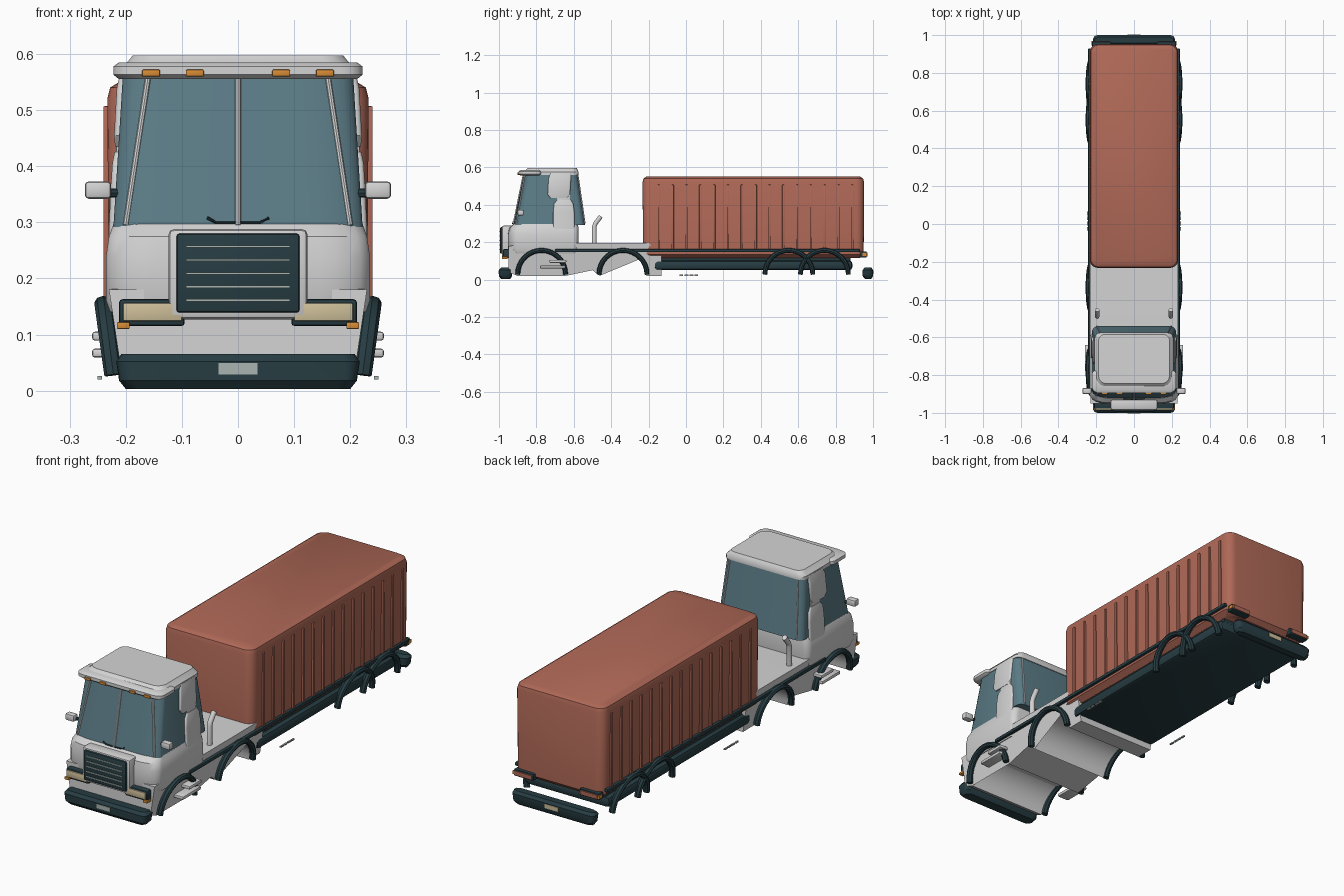
import bpy, bmesh, math
from mathutils import Vector

cube = bpy.data.objects.get("Cube")
if cube:
    bpy.data.objects.remove(cube, do_unlink=True)
parts = []


def material(name, rgb):
    m = bpy.data.materials.new(name)
    m.use_nodes = True
    m.diffuse_color = (*rgb, 1)
    m.node_tree.nodes["Principled BSDF"].inputs["Base Color"].default_value = (*rgb, 1)
    return m


white = material("cab_white", (0.66, 0.66, 0.66))
red = material("container_red", (0.43, 0.14, 0.095))
dark = material("dark_trim", (0.02, 0.046, 0.055))
glass = material("window_glass", (0.105, 0.2, 0.24))
tan = material("lamp_cream", (0.62, 0.52, 0.32))
orange = material("marker_orange", (0.68, 0.26, 0.035))
grey = material("plate_grey", (0.4, 0.46, 0.44))


def finish(name, bm, mat):
    bmesh.ops.recalc_face_normals(bm, faces=bm.faces)
    mesh = bpy.data.meshes.new(name)
    bm.to_mesh(mesh)
    bm.free()
    mesh.materials.append(mat)
    ob = bpy.data.objects.new(name, mesh)
    bpy.context.collection.objects.link(ob)
    parts.append(ob)
    return ob


def box(name, x, y, z, mat, bevel=0.0):
    """Box between (min, max) pairs with optional rounded edges."""
    bm = bmesh.new()
    bmesh.ops.create_cube(bm, size=1)
    for v in bm.verts:
        v.co = [sum(r) / 2 + c * (r[1] - r[0]) for c, r in zip(v.co, (x, y, z))]
    if bevel:
        bmesh.ops.bevel(bm, geom=bm.edges[:], offset=bevel, segments=2,
                        profile=0.5, affect='EDGES')
    return finish(name, bm, mat)


def side_box(name, s, x, y, z, mat, bevel=0.0):
    return box(name, sorted((s * x[0], s * x[1])), y, z, mat, bevel)


def loft(name, rings, mat, front=(0.03, 0.03), back=(0.03, 0.03), steps=5):
    """Stack of rounded rectangles: (z, half width, front y, back y)."""
    bm = bmesh.new()
    loops = []
    for z, hx, y0, y1 in rings:
        loop = []
        for q in range(4):
            rx, ry = back if q < 2 else front
            cx = (hx - rx) * (1 if q in (0, 3) else -1)
            cy = y1 - ry if q < 2 else y0 + ry
            for i in range(steps + 1):
                a = (q + i / steps) * math.pi / 2
                loop.append(bm.verts.new((cx + rx * math.cos(a), cy + ry * math.sin(a), z)))
        loops.append(loop)
    for a, b in zip(loops, loops[1:]):
        for i in range(len(a)):
            j = (i + 1) % len(a)
            bm.faces.new((a[i], a[j], b[j], b[i]))
    bm.faces.new(loops[0])
    bm.faces.new(loops[-1])
    return finish(name, bm, mat)


def tube(name, points, radius, mat, sides=8, flat=1.0):
    """Round bar swept along points; flat widens it along x."""
    bm = bmesh.new()
    pts = [Vector(p) for p in points]
    loops = []
    for i, p in enumerate(pts):
        t = (pts[min(i + 1, len(pts) - 1)] - pts[max(i - 1, 0)]).normalized()
        u = Vector((1, 0, 0)) if abs(t.x) < 0.9 else Vector((0, 1, 0))
        n = t.cross(u).normalized()
        u = n.cross(t)
        loops.append([bm.verts.new(p + radius * (flat * math.cos(a) * u + math.sin(a) * n))
                      for a in (2 * math.pi * k / sides for k in range(sides))])
    for a, b in zip(loops, loops[1:]):
        for i in range(sides):
            bm.faces.new((a[i], a[(i + 1) % sides], b[(i + 1) % sides], b[i]))
    bm.faces.new(loops[0])
    bm.faces.new(loops[-1])
    return finish(name, bm, mat)


def arch(cy, r, steps=16):
    return [(cy + r * math.cos(math.pi * i / steps), 0.02 + r * math.sin(math.pi * i / steps))
            for i in range(steps + 1)]


# Lower body with wheel wells cut across its full width
profile = [(-0.95, 0.04), (-0.95, 0.18), (-0.6, 0.195), (-0.2, 0.195), (-0.13, 0.13), (-0.13, 0.02)]
profile += arch(-0.337, 0.125) + [(-0.5, 0.05)] + arch(-0.772, 0.13)
bm = bmesh.new()
ends = [[bm.verts.new((s * (0.203 + 0.15 * z), y, z)) for y, z in profile] for s in (-1, 1)]
for i in range(len(profile)):
    j = (i + 1) % len(profile)
    bm.faces.new((ends[0][i], ends[0][j], ends[1][j], ends[1][i]))
caps = [bm.faces.new(e) for e in ends]
bmesh.ops.triangulate(bm, faces=caps)
finish("lower_body", bm, white)

# Container and chassis
loft("container", [(0.115, 0.205, -0.21, 0.93), (0.135, 0.23, -0.23, 0.95), (0.52, 0.233, -0.232, 0.952),
                   (0.54, 0.228, -0.227, 0.947), (0.55, 0.212, -0.212, 0.932)], red,
     (0.04, 0.04), (0.04, 0.04))
box("chassis_core", (-0.2, 0.2), (-0.16, 0.88), (0.09, 0.125), dark)
box("chassis_skirt", (-0.222, 0.222), (-0.17, 0.89), (0.05, 0.102), dark, 0.018)

# Cab
loft("cab_base", [(0.14, 0.228, -0.945, -0.58), (0.16, 0.235, -0.952, -0.575), (0.24, 0.235, -0.952, -0.575),
                  (0.275, 0.23, -0.946, -0.575), (0.297, 0.222, -0.922, -0.578)], white, (0.09, 0.05))
loft("cab_windows", [(0.292, 0.222, -0.922, -0.54), (0.565, 0.205, -0.866, -0.58)], glass,
     (0.1, 0.035), (0.035, 0.03))
loft("cab_rear_pillar_lower", [(0.19, 0.234, -0.71, -0.595), (0.36, 0.227, -0.71, -0.597),
                               (0.405, 0.224, -0.705, -0.603), (0.425, 0.22, -0.69, -0.615)],
     white, (0.008, 0.008), (0.008, 0.008), 3)
loft("cab_rear_pillar_middle", [(0.4, 0.219, -0.69, -0.62), (0.47, 0.216, -0.69, -0.62)],
     white, (0.005, 0.005), (0.005, 0.005), 2)
loft("cab_rear_pillar_upper", [(0.435, 0.219, -0.725, -0.635), (0.455, 0.221, -0.74, -0.62),
                               (0.54, 0.216, -0.735, -0.615), (0.57, 0.209, -0.725, -0.612)],
     white, (0.008, 0.008), (0.008, 0.008), 3)
loft("roof", [(0.56, 0.208, -0.87, -0.575), (0.575, 0.208, -0.87, -0.575), (0.588, 0.195, -0.853, -0.58),
              (0.597, 0.188, -0.845, -0.585)], white, (0.04, 0.04), (0.03, 0.03), 3)
loft("roof_visor", [(0.555, 0.212, -0.885, -0.785), (0.563, 0.222, -0.895, -0.775),
                    (0.578, 0.222, -0.895, -0.775), (0.585, 0.212, -0.885, -0.785)],
     white, (0.04, 0.03), (0.02, 0.02))
tube("windshield_divider", [(0, -0.922, 0.295), (0, -0.868, 0.56)], 0.005, white)

# Grille
box("grille_frame", (-0.124, 0.124), (-0.985, -0.92), (0.127, 0.288), white, 0.01)
box("grille", (-0.11, 0.11), (-0.994, -0.93), (0.139, 0.28), dark, 0.006)
for i in range(5):
    z = 0.161 + 0.024 * i
    box("grille_slat", (-0.093, 0.093), (-0.998, -0.99), (z - 0.002, z + 0.002), grey)

# Bumpers and plates
for name, y0, y1 in (("front_bumper", -1, -0.93), ("rear_bumper", 0.945, 1)):
    loft(name, [(0.003, 0.2, y0 + 0.012, y1 - 0.01), (0.018, 0.212, y0, y1), (0.052, 0.217, y0, y1),
                (0.065, 0.208, y0 + 0.012, y1 - 0.01)], dark, (0.025, 0.025), (0.025, 0.025))
box("front_plate", (-0.035, 0.035), (-1.002, -0.995), (0.029, 0.049), grey)
box("rear_plate", (-0.035, 0.035), (0.995, 1.002), (0.029, 0.049), tan)

for s in (-1, 1):
    # Window pillars and wipers
    tube("front_pillar", [(s * 0.2, -0.907, 0.295), (s * 0.16, -0.862, 0.56)], 0.005, white)
    tube("rear_pillar", [(s * 0.196, -0.541, 0.3), (s * 0.178, -0.579, 0.56)], 0.004, white)
    tube("wiper", [(s * 0.005, -0.928, 0.3), (s * 0.04, -0.926, 0.3), (s * 0.055, -0.925, 0.308)], 0.003, dark, 6)

    # Marker lights and headlights
    for x in (0.077, 0.155):
        side_box("roof_marker", s, (x - 0.016, x + 0.016), (-0.902, -0.88), (0.56, 0.572), orange, 0.002)
    side_box("headlight_frame", s, (0.095, 0.212), (-0.978, -0.91), (0.115, 0.163), dark, 0.006)
    side_box("headlight", s, (0.1, 0.205), (-0.984, -0.975), (0.124, 0.156), tan, 0.002)
    side_box("turn_signal", s, (0.193, 0.216), (-0.985, -0.955), (0.11, 0.122), orange, 0.002)

    # Rear lights
    side_box("rear_light_frame", s, (0.12, 0.222), (0.93, 0.965), (0.118, 0.15), dark, 0.004)
    side_box("rear_light", s, (0.127, 0.215), (0.962, 0.97), (0.124, 0.144), red)
    side_box("rear_marker", s, (0.217, 0.226), (0.945, 0.968), (0.126, 0.142), orange)

    # Mirrors
    tube("mirror_arm", [(s * 0.19, -0.87, 0.352), (s * 0.235, -0.88, 0.352)], 0.008, dark)
    side_box("mirror", s, (0.226, 0.273), (-0.9, -0.868), (0.342, 0.373), white, 0.007)

    # Exhaust stacks
    tube("exhaust_stack", [(s * 0.195, -0.49, 0.18), (s * 0.195, -0.49, 0.285),
                           (s * 0.195, -0.483, 0.302), (s * 0.195, -0.455, 0.338)], 0.012, white, 12)

    # Fenders and side rail
    for cy in (-0.772, -0.337, 0.55, 0.74):
        path = [(s * (0.222 + 0.14 * (z - 0.02)), y, z + 0.008) for y, z in arch(cy, 0.128)]
        tube("fender", path, 0.013, dark, 8, 1.25)
    side_box("side_rail", s, (0.225, 0.243), (-0.7, 0.93), (0.146, 0.163), dark, 0.005)

    # Cab steps
    for z, y0, y1 in ((0.067, -0.78, -0.645), (0.097, -0.73, -0.64)):
        side_box("cab_step", s, (0.2, 0.26), (y0, y1), (z - 0.008, z + 0.008), white, 0.005)

    # Small side reflectors
    for y in (-0.025, 0.003, 0.03, 0.055):
        side_box("side_reflector", s, (0.242, 0.25), (y - 0.01, y + 0.01), (0.02, 0.026), grey)

    # Container ribs
    for i in range(15):
        y = -0.145 + 0.0739 * i
        side_box("container_rib", s, (0.225, 0.24), (y - 0.006, y + 0.006), (0.155, 0.507), red, 0.002)

# Smooth shading with sharp edges kept
bpy.ops.object.select_all(action='DESELECT')
for ob in parts:
    ob.select_set(True)
bpy.context.view_layer.objects.active = parts[0]
bpy.ops.object.shade_smooth_by_angle(angle=math.radians(35))
